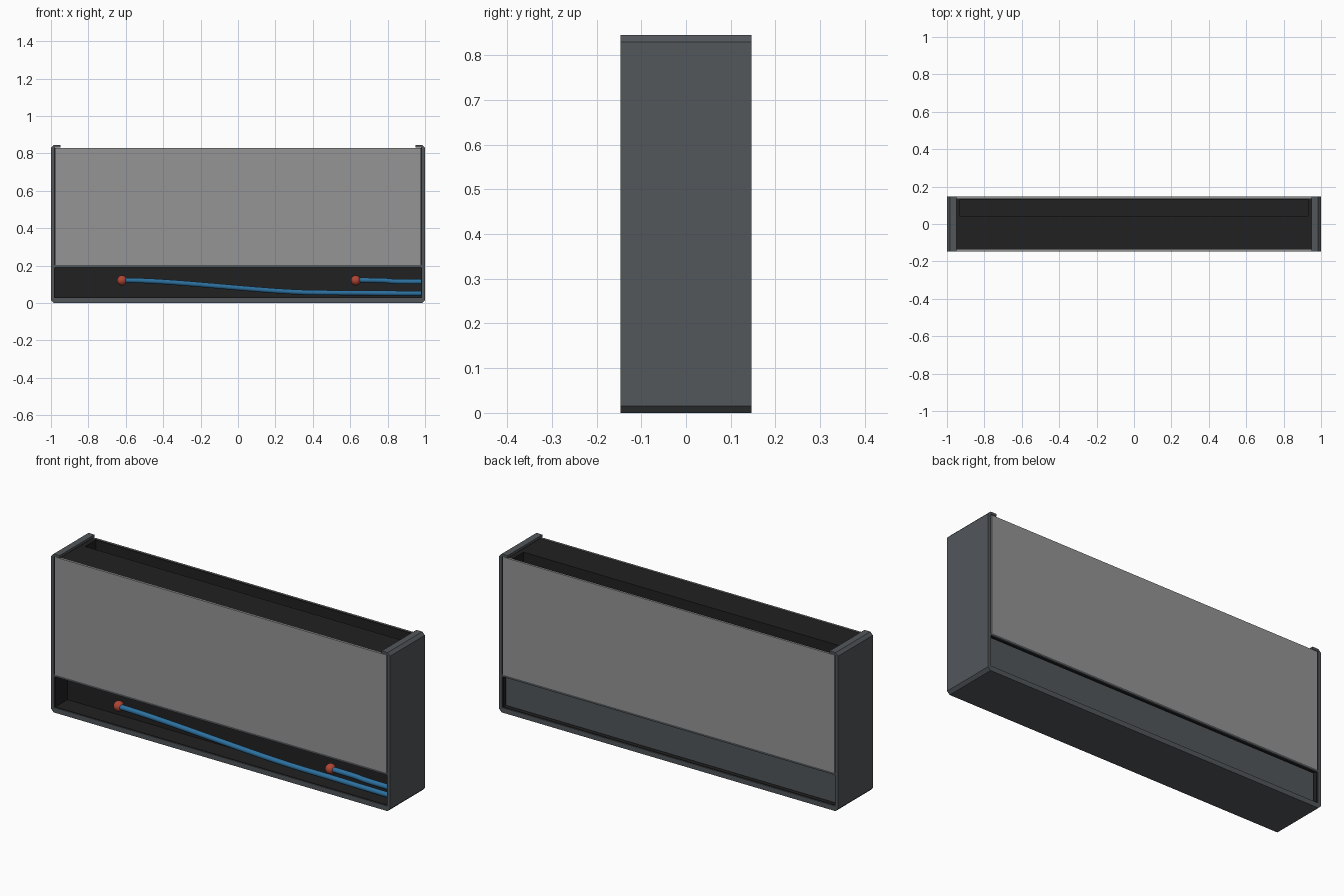
import bpy, bmesh, math

if "Cube" in bpy.data.objects:
    bpy.data.objects.remove(bpy.data.objects["Cube"])

D = 0.147  # half depth


def mat(name, rgb):
    m = bpy.data.materials.new(name)
    m.diffuse_color = (*rgb, 1)
    m.use_nodes = True
    m.node_tree.nodes["Principled BSDF"].inputs["Base Color"].default_value = m.diffuse_color
    return m


SLATE = mat("slate metal", (0.085, 0.095, 0.105))
GREY = mat("grey panel", (0.30, 0.30, 0.30))
BLACK = mat("black core", (0.015, 0.015, 0.015))
BLUE = mat("blue hose", (0.025, 0.16, 0.34))
RED = mat("red cap", (0.42, 0.06, 0.035))


def finish(name, bm, material):
    bmesh.ops.recalc_face_normals(bm, faces=bm.faces)
    me = bpy.data.meshes.new(name)
    bm.to_mesh(me)
    bm.free()
    me.materials.append(material)
    ob = bpy.data.objects.new(name, me)
    bpy.context.collection.objects.link(ob)
    return ob


def box(name, x, y, z, material):
    """Box from (min, max) ranges on each axis."""
    bm = bmesh.new()
    bmesh.ops.create_cube(bm, size=1)
    for v in bm.verts:
        v.co = [r[0] if c < 0 else r[1] for c, r in zip(v.co, (x, y, z))]
    return finish(name, bm, material)


def prism(name, points, y0, y1, material):
    """Extrude an x-z outline along y."""
    bm = bmesh.new()
    f = bm.faces.new([bm.verts.new((x, y0, z)) for x, z in points])
    r = bmesh.ops.extrude_face_region(bm, geom=[f])
    for v in r["geom"]:
        if isinstance(v, bmesh.types.BMVert):
            v.co.y = y1
    return finish(name, bm, material)


# Outer U-shaped frame with chamfered corners and short top lips
half = [(0.985, 0), (1, 0.015), (1, 0.83), (0.985, 0.845), (0.95, 0.845),
        (0.95, 0.832), (0.984, 0.832), (0.984, 0.026)]
prism("frame", half + [(-x, z) for x, z in reversed(half)], -D, D, SLATE)

# Black lining on the floor and both side walls
box("floor_lining", (-0.983, 0.983), (-0.142, 0.142), (0.02, 0.029), BLACK)
for side, s in (("left", -1), ("right", 1)):
    box(side + "_lining", tuple(sorted((s * 0.978, s * 0.986))),
        (-0.142, 0.142), (0.025, 0.831), BLACK)

# Upper core with a slot sunk in its top
box("upper_core", (-0.98, 0.98), (-0.138, 0.138), (0.195, 0.775), BLACK)
TOP = (0.775, 0.828)
box("core_top_front", (-0.98, 0.98), (-0.138, 0.04), TOP, BLACK)
box("core_top_back", (-0.98, 0.98), (0.13, 0.138), TOP, BLACK)
for side, s in (("left", -1), ("right", 1)):
    box("core_top_" + side, tuple(sorted((s * 0.93, s * 0.98))),
        (0.04, 0.13), TOP, BLACK)

# Lower core behind the hose bay, with the back cover plate
box("lower_core", (-0.98, 0.98), (-0.04, 0.118), (0.028, 0.196), BLACK)
box("back_cover", (-0.973, 0.973), (0.117, 0.127), (0.033, 0.19), SLATE)

# Front and back panels with the rail below each
for side, s in (("front", -1), ("back", 1)):
    depth = tuple(sorted((s * 0.137, s * 0.146)))
    box(side + "_panel", (-0.977, 0.977), depth, (0.202, 0.83), GREY)
    box(side + "_rail", (-0.983, 0.983), depth, (0.191, 0.202), SLATE)


# Hoses along the front bay
def hose(name, points):
    cu = bpy.data.curves.new(name, "CURVE")
    cu.dimensions = "3D"
    cu.bevel_depth = 0.014
    cu.bevel_resolution = 3
    cu.use_fill_caps = True
    sp = cu.splines.new("BEZIER")
    sp.bezier_points.add(len(points) - 1)
    for bp, p in zip(sp.bezier_points, points):
        bp.co = p
        bp.handle_left_type = bp.handle_right_type = "FREE"
        bp.handle_left = (p[0] - 0.3, p[1], p[2])
        bp.handle_right = (p[0] + 0.3, p[1], p[2])
    cu.materials.append(BLUE)
    bpy.context.collection.objects.link(bpy.data.objects.new(name, cu))


hose("long_hose", [(-0.62, -0.125, 0.122), (0.45, -0.085, 0.055), (0.982, -0.085, 0.052)])
hose("short_hose", [(0.63, -0.122, 0.122), (0.982, -0.12, 0.114)])

# Round red end caps
for i, x in enumerate((-0.62, 0.63)):
    bm = bmesh.new()
    bmesh.ops.create_uvsphere(bm, u_segments=20, v_segments=12, radius=0.027)
    for v in bm.verts:
        v.co = (v.co.x + x, v.co.y - 0.119, v.co.z + 0.121)
    for f in bm.faces:
        f.smooth = True
    finish("hose_cap_%d" % (i + 1), bm, RED)
